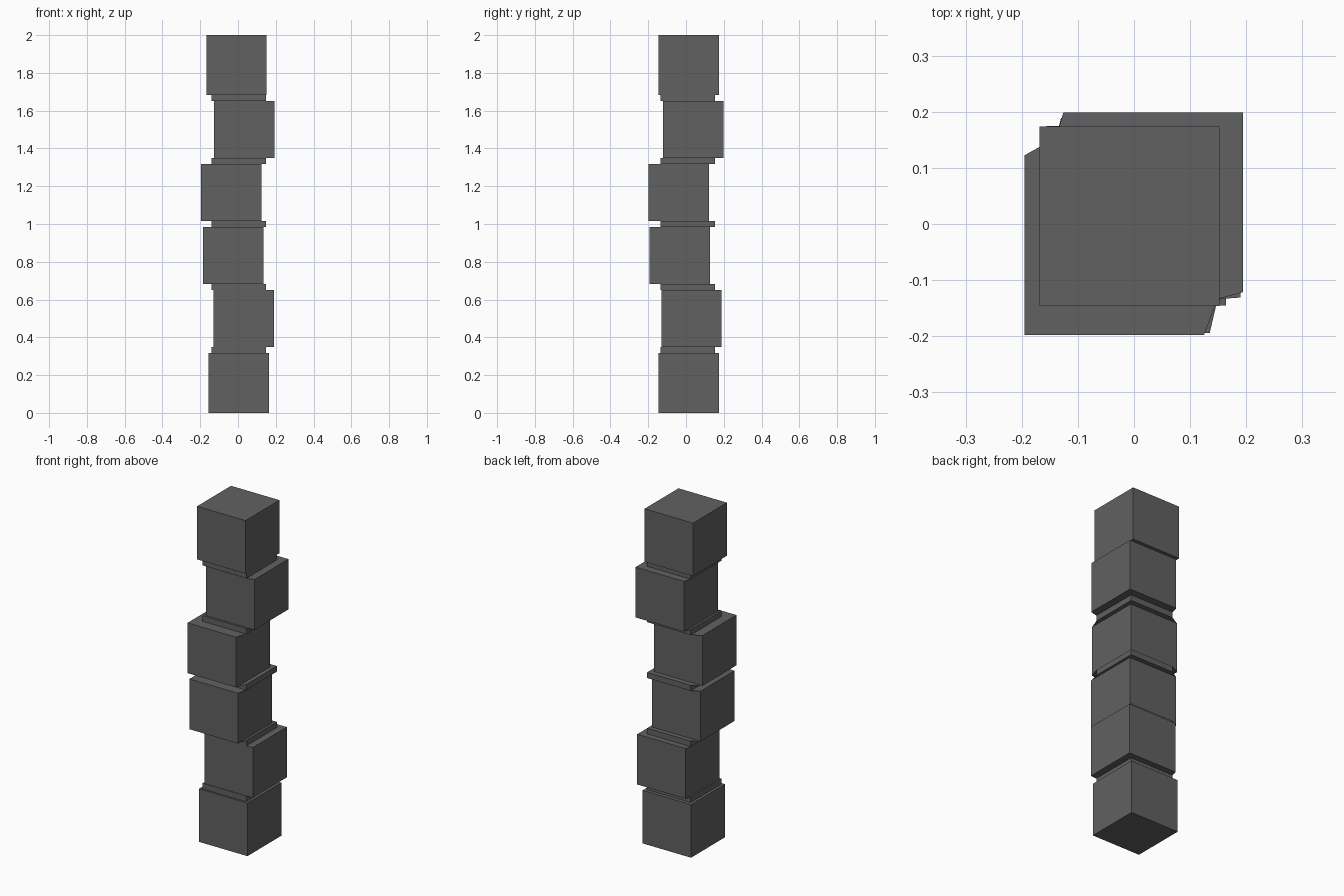
import bpy, bmesh

if "Cube" in bpy.data.objects:
    bpy.data.objects.remove(bpy.data.objects["Cube"])

mat = bpy.data.materials.new("dark grey")
mat.diffuse_color = (0.12, 0.12, 0.12, 1)
mat.use_nodes = True
mat.node_tree.nodes["Principled BSDF"].inputs["Base Color"].default_value = mat.diffuse_color

# Centres of the six staggered blocks, bottom to top
blocks = [(0.004, 0.015), (0.030, 0.029), (-0.025, -0.034),
          (-0.035, -0.0375), (0.034, 0.0385), (-0.008, 0.014)]
BLOCK, NECK = 0.16, 0.144          # half widths
NECK_C = (0.005, 0.010)            # all necks share one axis
PITCH, GAP = 1 / 3, 1 / 60         # block spacing, half neck height

bm = bmesh.new()


def loop(c, h, z):
    return [bm.verts.new((c[0] + sx * h, c[1] + sy * h, z))
            for sx, sy in ((-1, -1), (1, -1), (1, 1), (-1, 1))]


# Square sections: each block, then the thin neck joining it to the next
loops = []
for i, c in enumerate(blocks):
    z0 = i * PITCH + (GAP if i else 0)
    z1 = (i + 1) * PITCH - (GAP if i < 5 else 0)
    loops += [loop(c, BLOCK, z0), loop(c, BLOCK, z1)]
    if i < 5:
        loops += [loop(NECK_C, NECK, z1), loop(NECK_C, NECK, z1 + 2 * GAP)]

# Skin the sections into one column and cap the ends
for a, b in zip(loops, loops[1:]):
    for k in range(4):
        n = (k + 1) % 4
        bm.faces.new((a[k], a[n], b[n], b[k]))
bm.faces.new(loops[0][::-1])
bm.faces.new(loops[-1])

me = bpy.data.meshes.new("stacked_block_column")
bm.to_mesh(me)
bm.free()
me.materials.append(mat)
ob = bpy.data.objects.new("stacked_block_column", me)
bpy.context.collection.objects.link(ob)
